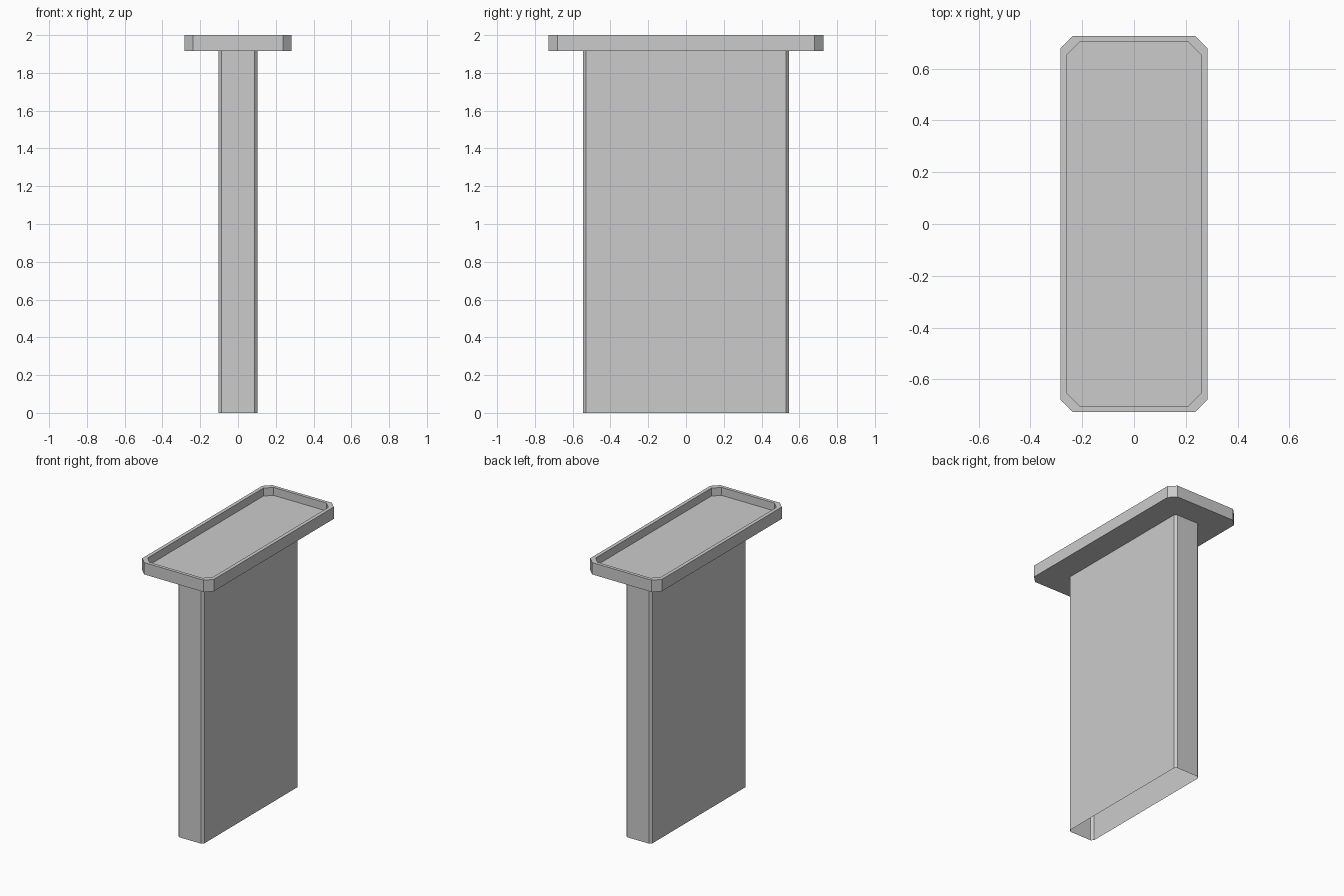
import bpy, bmesh

if "Cube" in bpy.data.objects:
    bpy.data.objects.remove(bpy.data.objects["Cube"])


def ring(bm, hx, hy, c, z):
    """Rectangle outline with cut corners, counter-clockwise."""
    pts = [(hx, -hy + c), (hx, hy - c), (hx - c, hy), (-hx + c, hy),
           (-hx, hy - c), (-hx, -hy + c), (-hx + c, -hy), (hx - c, -hy)]
    return [bm.verts.new((x, y, z)) for x, y in pts]


def build(name, sections, cap_start, cap_end):
    """Bridge successive outlines (half x, half y, corner cut, z) into one mesh."""
    bm = bmesh.new()
    rings = [ring(bm, *s) for s in sections]
    for a, b in zip(rings, rings[1:]):
        for i in range(8):
            j = (i + 1) % 8
            bm.faces.new((a[i], a[j], b[j], b[i]))
    if cap_start:
        bm.faces.new(rings[0][::-1])
    if cap_end:
        bm.faces.new(rings[-1])
    mesh = bpy.data.meshes.new(name)
    bm.to_mesh(mesh)
    bm.free()
    obj = bpy.data.objects.new(name, mesh)
    bpy.context.collection.objects.link(obj)
    return obj


# Hollow pedestal, open at the bottom
build("pedestal", [(0.103, 0.545, 0.016, 0.0), (0.103, 0.545, 0.016, 1.915)],
      False, False)

# Tray top: underside, outer wall, flat rim, inner wall, sunken floor
build("tray_top", [(0.284, 0.727, 0.047, 1.915), (0.284, 0.727, 0.047, 2.0),
                   (0.258, 0.703, 0.048, 2.0), (0.258, 0.703, 0.048, 1.943)],
      True, True)
